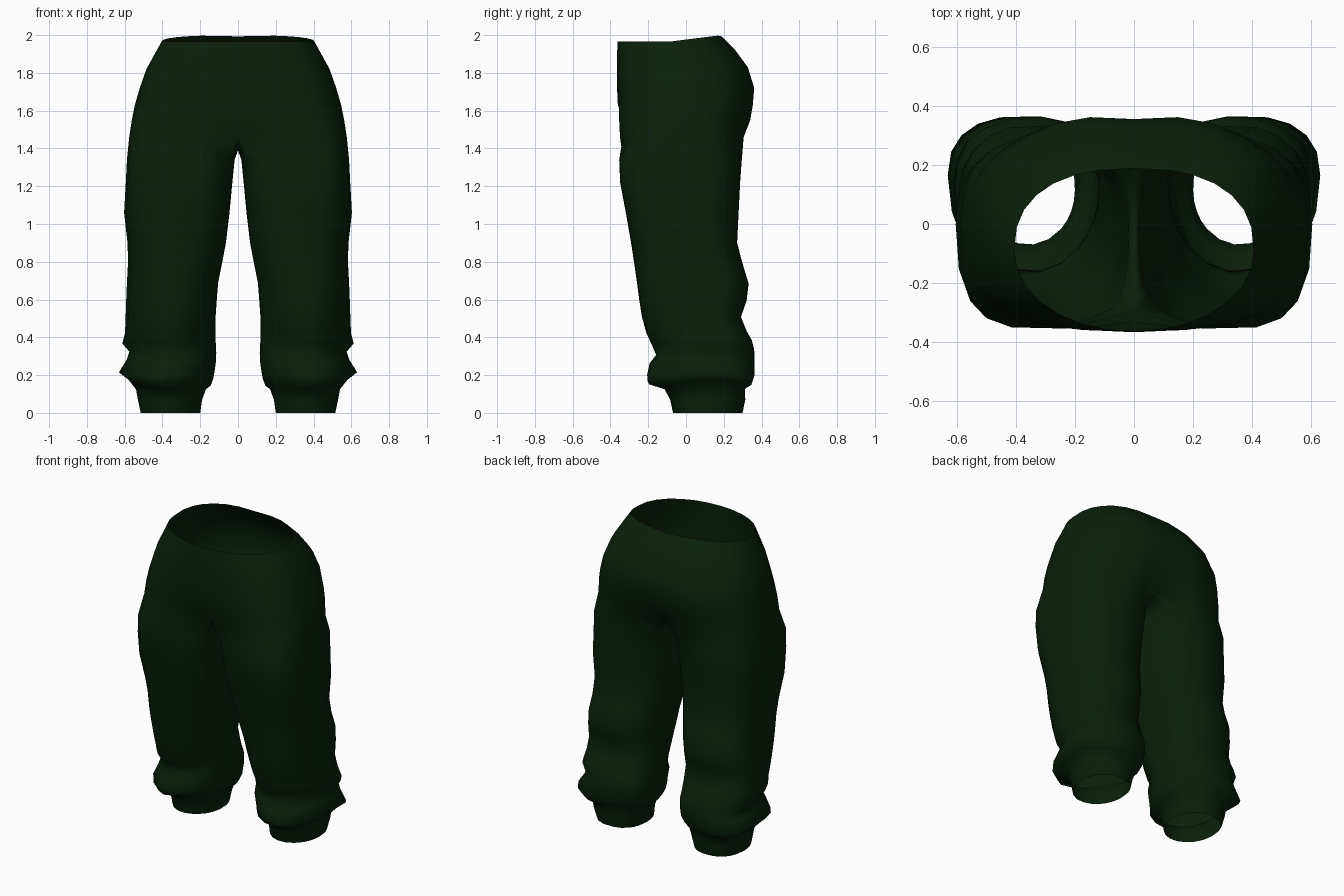
import bpy, bmesh, math
from math import sin, cos, pi, radians, copysign

if "Cube" in bpy.data.objects:
    bpy.data.objects.remove(bpy.data.objects["Cube"])

green = bpy.data.materials.new("dark green cloth")
green.diffuse_color = (0.003, 0.0145, 0.0035, 1)
green.use_nodes = True
green.node_tree.nodes["Principled BSDF"].inputs["Base Color"].default_value = green.diffuse_color

OUT, SEAM = 15, 7          # outer points shared with the hips, inner thigh points
N = OUT + SEAM

# Leg sections: z, inner x, outer x, front y, back y
LEG = [
    (0.00, .200, .515, -.070, .300),
    (0.07, .190, .530, -.085, .315),
    (0.125, .170, .540, -.115, .312),
    (0.16, .145, .580, -.205, .350),
    (0.20, .130, .630, -.208, .365),
    (0.27, .118, .590, -.195, .365),
    (0.32, .115, .575, -.160, .362),
    (0.37, .118, .612, -.180, .350),
    (0.43, .120, .598, -.212, .322),
    (0.51, .118, .595, -.235, .292),
    (0.60, .112, .592, -.250, .322),
    (0.69, .105, .588, -.262, .333),
    (0.80, .083, .582, -.277, .298),
    (0.90, .064, .585, -.292, .272),
    (1.06, .045, .603, -.320, .280),
    (1.22, .030, .594, -.350, .288),
    (1.34, .018, .588, -.355, .297),
]

# Hip sections: z, half width, front y, back y
HIP = [
    (1.46, .576, -.357, .325),
    (1.55, .562, -.361, .356),
    (1.63, .546, -.361, .367),
    (1.72, .520, -.365, .373),
    (1.82, .485, -.366, .338),
    (1.90, .441, -.365, .268),
    (1.965, .405, -.362, .188),
]


def clamp(v):
    return max(0, min(1, v))


def power(v, n):
    return copysign(abs(v) ** (2 / n), v)


def leg_ring(z, xi, xo, yf, yb):
    # round at the front of the cuff, squarer at the thigh; cuff bulk sits at the back
    ys = .115 + .25 * z if z < .2 else .165 * clamp((1 - z) / .8)
    nf, nb = 2 + 1.2 * clamp((z - .45) / .75), 2.4
    wrinkle = .016 if .14 < z < .4 else .007 if .4 < z < .7 else 0
    cx, a = (xi + xo) / 2, (xo - xi) / 2
    ring = []
    for k in range(N):
        if k < OUT:
            t = radians(-135 + 270 * k / (OUT - 1))
        else:
            t = radians(135 + 90 * (k - OUT + 1) / (SEAM + 1))
        s = sin(t)
        n, b = (nf, ys - yf) if s < 0 else (nb, yb - ys)
        ring.append((cx + a * power(cos(t), n), ys + b * power(s, n),
                     z + wrinkle * sin(3 * t + 9 * z)))
    return ring


def hip_ring(z, w, yf, yb):
    # u runs from crotch to waist; centre dents fade and the back rim rises
    u = (z - HIP[0][0]) / (HIP[-1][0] - HIP[0][0])
    ys = -.09 * clamp(2 * u - 1) ** 1.3
    front_dent, back_dent = .065 * clamp(1 - 3 * u), .085 * math.exp(-3 * u) * (u < .99)
    rise = .035 * clamp((u - .6) / .4)
    ring = []
    for k in range(OUT):
        t = -pi / 2 + pi * k / (OUT - 1)
        n = 3.2 - 1.15 * u ** 1.5 if sin(t) < 0 else 2.4
        x = 0 if k in (0, OUT - 1) else w * power(cos(t), n)
        s = power(sin(t), n)
        near = math.exp(-(x / .12) ** 2)
        if s < 0:
            ring.append((x, ys + s * (ys - yf) + near * front_dent, z))
        else:
            ring.append((x, ys + s * (yb - ys) - near * back_dent,
                         z + rise * (s - .2 * near)))
    return ring


bm = bmesh.new()


def add(ring):
    return [bm.verts.new(p) for p in ring]


def bridge(lower, upper, closed):
    count = len(lower)
    for i in range(count if closed else count - 1):
        j = (i + 1) % count
        bm.faces.new((lower[i], lower[j], upper[j], upper[i]))


# Leg tube from the ankle opening to the thigh
last = None
for section in LEG:
    ring = add(leg_ring(*section))
    if last:
        bridge(last, ring, True)
    last = ring

# Crotch: the inner thigh points gather on a curved centre seam
base = hip_ring(*HIP[0])
y0, y1 = base[0][1], base[-1][1]
seam = []
for k in range(SEAM):
    u = (k + 1) / (SEAM + 1)
    seam.append((0, y1 + (y0 - y1) * u, 1.39 + .07 * (2 * u - 1) ** 2))
ring = add(base + seam)
bridge(last, ring, True)

# Hips up to the open waist
last = ring[:OUT]
for section in HIP[1:]:
    ring = add(hip_ring(*section))
    bridge(last, ring, False)
    last = ring

for f in bm.faces:
    f.smooth = True
mesh = bpy.data.meshes.new("trousers")
bm.to_mesh(mesh)
bm.free()
mesh.materials.append(green)
trousers = bpy.data.objects.new("trousers", mesh)
bpy.context.collection.objects.link(trousers)

# Second leg
mirror = trousers.modifiers.new("mirror", 'MIRROR')
mirror.use_axis[0] = True
mirror.use_clip = True
mirror.merge_threshold = .001
